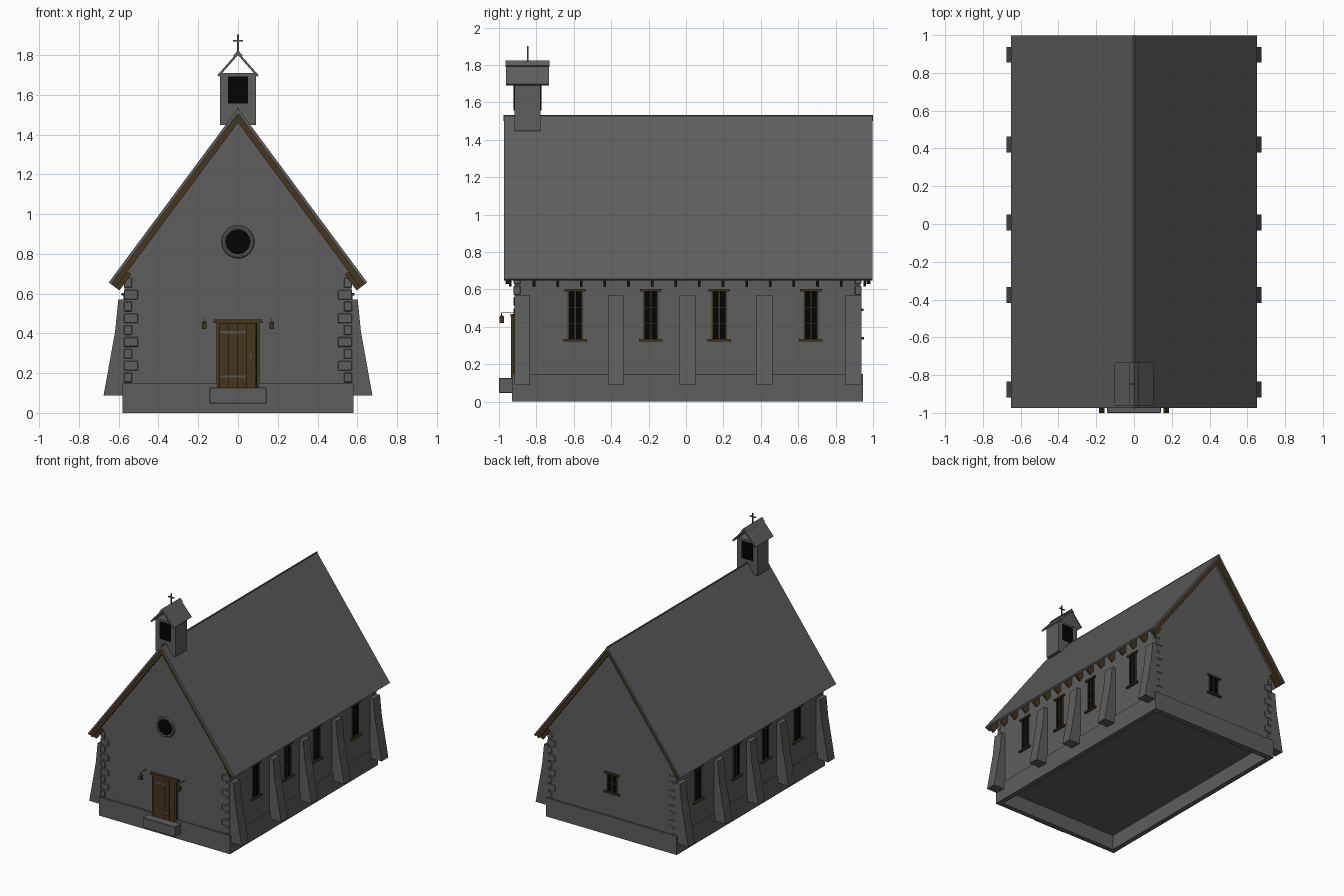
import bpy, bmesh, math
from mathutils import Matrix, Vector

cube = bpy.data.objects.get("Cube")
if cube:
    bpy.data.objects.remove(cube, do_unlink=True)


def material(name, r, g, b):
    m = bpy.data.materials.new(name)
    m.use_nodes = True
    m.diffuse_color = (r, g, b, 1)
    bsdf = next(n for n in m.node_tree.nodes if n.type == 'BSDF_PRINCIPLED')
    bsdf.inputs["Base Color"].default_value = (r, g, b, 1)
    return m


STONE = material("grey stone", .11, .11, .11)
WOOD = material("brown wood", .06, .036, .012)
GLASS = material("black glass", .001, .001, .001)
IRON = material("grey iron", .085, .085, .085)


def finish(name, bm, mat, matrix=Matrix(), bevel=0):
    bmesh.ops.recalc_face_normals(bm, faces=bm.faces)
    me = bpy.data.meshes.new(name)
    bm.to_mesh(me)
    bm.free()
    me.materials.append(mat)
    ob = bpy.data.objects.new(name, me)
    ob.matrix_world = matrix
    bpy.context.scene.collection.objects.link(ob)
    if bevel:
        mod = ob.modifiers.new("soft_edges", 'BEVEL')
        mod.width = bevel
        mod.segments = 1
    return ob


def boxes(name, specs, mat, matrix=Matrix(), bevel=0):
    """One object from boxes given as x0, x1, y0, y1, z0, z1."""
    bm = bmesh.new()
    for x0, x1, y0, y1, z0, z1 in specs:
        mid = Vector((x0 + x1, y0 + y1, z0 + z1)) / 2
        size = Matrix.Diagonal((x1 - x0, y1 - y0, z1 - z0, 1))
        bmesh.ops.create_cube(bm, size=1, matrix=Matrix.Translation(mid) @ size)
    return finish(name, bm, mat, matrix, bevel)


def prisms(name, profiles, spans, mat):
    """Extrude x-z profiles along y over each span."""
    bm = bmesh.new()
    for y0, y1 in spans:
        for pts in profiles:
            face = bm.faces.new([bm.verts.new((x, y0, z)) for x, z in pts])
            out = bmesh.ops.extrude_face_region(bm, geom=[face])
            verts = [v for v in out["geom"] if isinstance(v, bmesh.types.BMVert)]
            bmesh.ops.translate(bm, vec=(0, y1 - y0, 0), verts=verts)
    return finish(name, bm, mat)


def slabs(eave_x, eave_z, top, d0, d1, length=None):
    """Mirrored sloping slabs between depths d0 and d1 under a gable line,
    running up to the ridge or over a given length from the eave."""
    eave = Vector((eave_x, eave_z))
    up = Vector((-eave_x, top - eave_z)).normalized()
    inward = Vector((-up.y, up.x))
    outline = []
    for d in (d0, d1):
        end = eave + inward * d
        upper = end + up * (length or end.x / -up.x)
        outline.append((end, upper))
    (e0, u0), (e1, u1) = outline
    right = [tuple(p) for p in (u0, e0, e1, u1)]
    return [right, [(-x, z) for x, z in right]]


# Plinth ring, open below, and the nave with its gables
boxes("plinth", [(-.58, .58, -.93, -.89, 0, .149), (-.58, .58, .9, .946, 0, .149),
                 (-.58, -.54, -.89, .9, 0, .149), (.54, .58, -.89, .9, 0, .149)], STONE)
prisms("nave_walls", [[(-.57, .12), (.57, .12), (.57, .73), (0, 1.49), (-.57, .73)]],
       [(-.917, .933)], STONE)

# Roof, ridge, rafter tails and gable boards
prisms("roof", slabs(.65, .656, 1.532, 0, .015), [(-.974, .998)], STONE)
boxes("ridge", [(-.004, .004, -.976, 1, 1.5, 1.533)], STONE)
step = 1.895 / 15
prisms("rafter_tails", slabs(.65, .656, 1.532, .015, .067, .1),
       [(-.946 + i * step, -.932 + i * step) for i in range(16)], WOOD)
prisms("gable_boards", slabs(.65, .656, 1.532, .014, .043),
       [(-.966, -.946), (.966, .986)], WOOD)

# Buttresses along both sides
buttress = [(.56, .088), (.676, .088), (.618, .41), (.602, .57), (.56, .57)]
prisms("buttresses", [buttress, [(-x, z) for x, z in buttress]],
       [(y - .042, y + .042) for y in (-.876, -.376, .008, .42, .896)], STONE)

# Alternating corner stones
stones = []
for sx in (-1, 1):
    for y0, y1 in ((-.922, -.885), (.902, .938)):
        for i in range(9):
            z = .178 + i * .0595
            inner = .503 if i % 2 else .533
            x0, x1 = sorted((sx * inner, sx * .574))
            stones.append((x0, x1, y0, y1, z - .024, z + .024))
boxes("corner_stones", stones, STONE, bevel=.003)


def window(name, place, half, z0, z1, lip, bars):
    """Framed window facing local -y with sill, lintel and glazing bars."""
    boxes(name + "_glass", [(-half, half, -.003, .01, z0, z1)], GLASS, place)
    frame = [(s * half - .004, s * half + .004, -.006, .01, z0, z1) for s in (-1, 1)]
    frame += [(-.003, .003, -.004, .01, z0, z1),
              (-half - lip, half + lip, -.015, .01, z1, z1 + .013),
              (-half - lip - .005, half + lip + .005, -.018, .01, z0 - .012, z0)]
    for i in range(bars):
        z = z0 + (z1 - z0) * (i + 1) / (bars + 1)
        frame.append((-half, half, -.004, .01, z - .002, z + .002))
    boxes(name + "_frame", frame, WOOD, place)


# Side and rear windows
for side, sx in (("left", 1), ("right", -1)):
    for i, y in enumerate((-.592, -.188, .178, .668)):
        place = Matrix.Translation((sx * .57, y, 0)) @ Matrix.Rotation(sx * math.pi / 2, 4, 'Z')
        window(f"{side}_window_{i + 1}", place, .037, .335, .59, .021, 2)
rear = Matrix.Translation((0, .933, 0)) @ Matrix.Rotation(math.pi, 4, 'Z')
window("rear_window", rear, .042, .345, .485, .02, 1)

# Round window in the front gable
facing = Matrix.Translation((0, -.917, .86)) @ Matrix.Rotation(math.pi / 2, 4, 'X')
bm = bmesh.new()
bmesh.ops.create_cone(bm, cap_ends=True, segments=24, radius1=.063, radius2=.063, depth=.012)
finish("round_window_glass", bm, GLASS, facing)
bpy.ops.mesh.primitive_torus_add(major_segments=32, minor_segments=8,
                                 major_radius=.071, minor_radius=.012)
ring = bpy.context.object
ring.name = "round_window_ring"
ring.matrix_world = facing
ring.data.materials.append(STONE)
bpy.ops.object.shade_smooth_by_angle()

# Front door: planks, frame, hinges and handle, stone step
boxes("door_planks", [(-.092 + i * .046, -.049 + i * .046, -.933, -.91, .125, .45)
                      for i in range(4)], WOOD)
boxes("door_gaps", [(-.095, .095, -.931, -.91, .125, .452)], GLASS)
boxes("door_frame", [(-.108, -.095, -.935, -.91, .125, .455),
                     (.095, .108, -.935, -.91, .125, .455),
                     (-.124, .124, -.937, -.91, .452, .47)], WOOD)
boxes("door_hinges", [(-.09, .04, -.935, -.92, z, z + .011) for z in (.178, .4)], IRON)
boxes("door_handle", [(.061, .069, -.936, -.92, .27, .298)], IRON)
boxes("front_step", [(-.143, .143, -1, -.92, .047, .127)], STONE, bevel=.003)

# Wall lanterns on brackets
for side, x in (("left", .17), ("right", -.17)):
    boxes(side + "_lantern_bracket", [(x - .002, x + .002, -.988, -.91, .474, .478),
                                      (x - .002, x + .002, -.988, -.984, .46, .478)], IRON)
    boxes(side + "_lantern_body", [(x - .012, x + .012, -.998, -.974, .422, .452)], WOOD)
    bm = bmesh.new()
    bmesh.ops.create_cone(bm, cap_ends=True, segments=4, radius1=.02, radius2=.006, depth=.01)
    bmesh.ops.rotate(bm, verts=bm.verts, matrix=Matrix.Rotation(math.pi / 4, 3, 'Z'))
    finish(side + "_lantern_cap", bm, WOOD, Matrix.Translation((x, -.986, .457)))

# Bell turret with dark openings front and back, open-gabled roof
boxes("turret", [(-.09, .09, -.917, -.777, 1.447, 1.709)], STONE)
boxes("turret_openings", [(-.05, .05, -.922, -.91, 1.556, 1.692),
                          (-.05, .05, -.784, -.772, 1.556, 1.692)], GLASS)
prisms("turret_roof", slabs(.104, 1.698, 1.816, 0, .011), [(-.962, -.732)], STONE)
prisms("turret_ridge_cap", slabs(.024, 1.797, 1.824, 0, .006), [(-.964, -.73)], STONE)

# Cross on the turret
boxes("cross", [(-.004, .004, -.849, -.841, 1.81, 1.902),
                (-.025, .025, -.849, -.841, 1.868, 1.876)], IRON)
